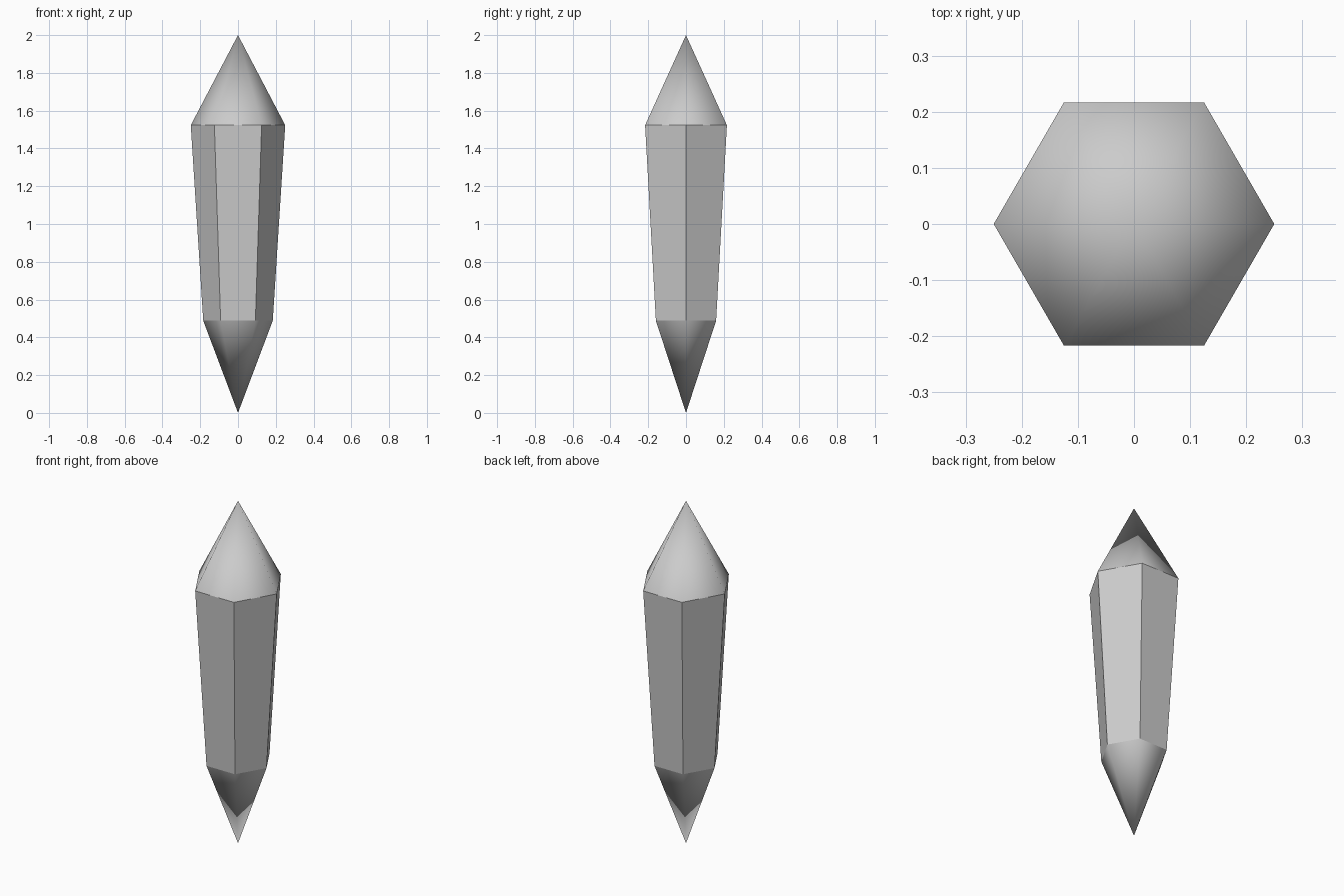
import bpy, bmesh
from math import cos, sin, pi

if "Cube" in bpy.data.objects:
    bpy.data.objects.remove(bpy.data.objects["Cube"])

SIDES = 6
bm = bmesh.new()


def ring(radius, z):
    return [bm.verts.new((radius * cos(2 * pi * i / SIDES), radius * sin(2 * pi * i / SIDES), z))
            for i in range(SIDES)]


# Key levels of the crystal
bottom = bm.verts.new((0, 0, 0))
lower = ring(0.184, 0.488)
upper = ring(0.25, 1.523)
top = bm.verts.new((0, 0, 2))

for i in range(SIDES):
    j = (i + 1) % SIDES
    # Flat tapered shaft
    bm.faces.new((lower[i], lower[j], upper[j], upper[i])).smooth = False
    # Smooth-shaded pointed ends
    bm.faces.new((upper[i], upper[j], top)).smooth = True
    bm.faces.new((lower[j], lower[i], bottom)).smooth = True

# Hard rims between shaft and points
for e in bm.edges:
    if len({f.smooth for f in e.link_faces}) > 1:
        e.smooth = False

mesh = bpy.data.meshes.new("crystal")
bm.to_mesh(mesh)
bm.free()
bpy.context.collection.objects.link(bpy.data.objects.new("crystal", mesh))
